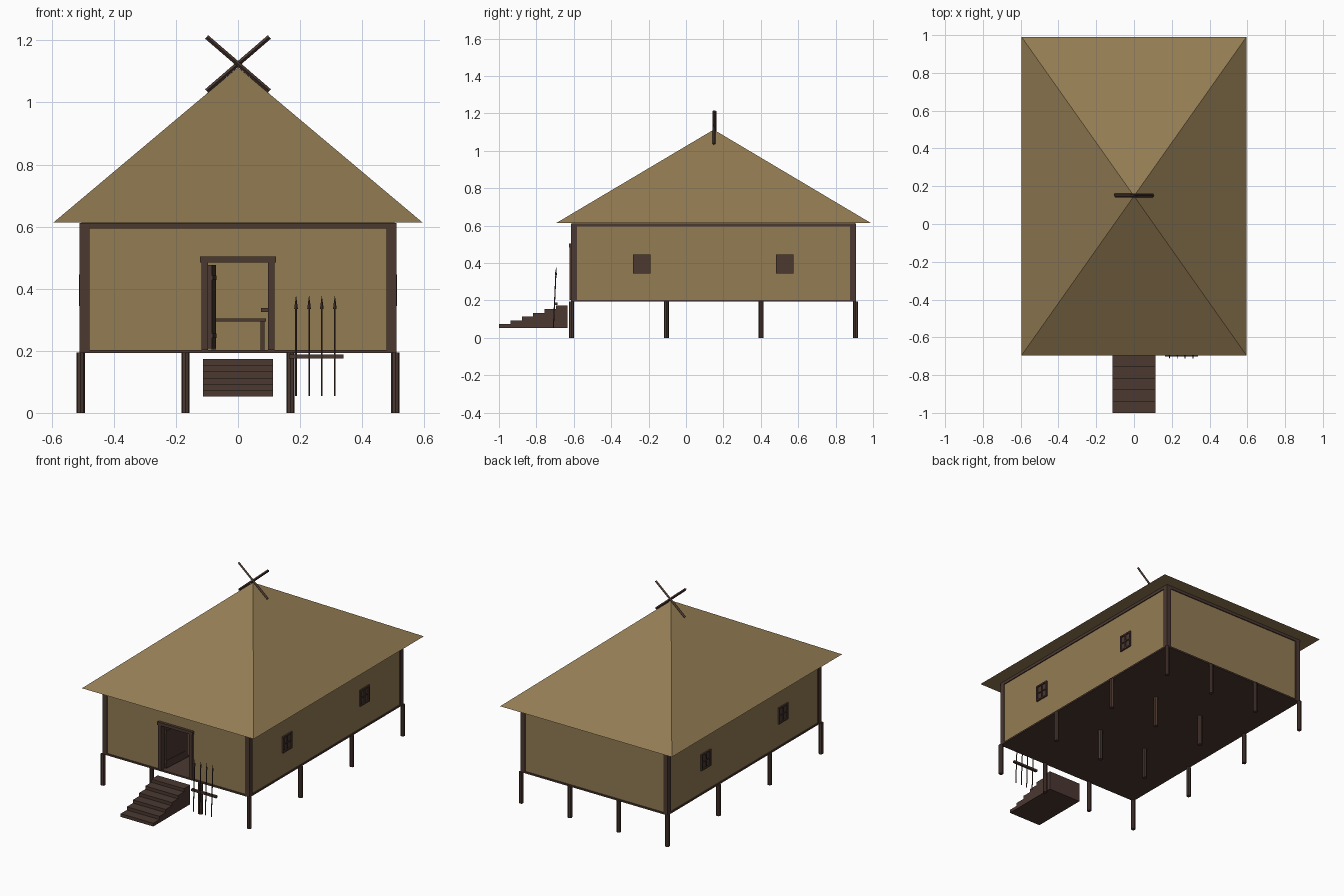
import bpy, bmesh, math
from mathutils import Vector

if "Cube" in bpy.data.objects:
    bpy.data.objects.remove(bpy.data.objects["Cube"])


def material(name, rgb):
    m = bpy.data.materials.new(name)
    m.diffuse_color = (*rgb, 1)
    m.use_nodes = True
    m.node_tree.nodes["Principled BSDF"].inputs["Base Color"].default_value = m.diffuse_color
    return m


STRAW = material("straw", (0.292, 0.200, 0.087))
WOOD = material("dark_wood", (0.070, 0.040, 0.031))


def finish(name, bm, mat):
    bmesh.ops.recalc_face_normals(bm, faces=bm.faces)
    me = bpy.data.meshes.new(name)
    bm.to_mesh(me)
    bm.free()
    me.materials.append(mat)
    ob = bpy.data.objects.new(name, me)
    bpy.context.collection.objects.link(ob)
    return ob


def add_box(bm, x0, x1, y0, y1, z0, z1):
    v = [bm.verts.new((x, y, z)) for x in (x0, x1) for y in (y0, y1) for z in (z0, z1)]
    for f in ((0, 1, 3, 2), (4, 6, 7, 5), (0, 4, 5, 1), (2, 3, 7, 6), (0, 2, 6, 4), (1, 5, 7, 3)):
        bm.faces.new([v[i] for i in f])


def boxes(name, mat, items):
    bm = bmesh.new()
    for b in items:
        add_box(bm, *b)
    return finish(name, bm, mat)


def add_rod(bm, a, b, r0, r1, sides):
    a, b = Vector(a), Vector(b)
    d = b - a
    m = d.to_track_quat('Z', 'Y').to_matrix().to_4x4()
    m.translation = (a + b) / 2
    bmesh.ops.create_cone(bm, cap_ends=True, segments=sides, radius1=r0, radius2=r1,
                          depth=d.length, matrix=m)


# house extents
X, Y0, Y1 = 0.51, -0.614, 0.909
ZF, ZT = 0.203, 0.613
T = 0.015            # wall thickness
I = 0.006            # wall inset behind the timber frame
WX, WY0, WY1 = X - I, Y0 + I, Y1 - I

# pyramid roof
bm = bmesh.new()
base = [bm.verts.new(p) for p in ((-0.595, -0.695, ZT), (0.595, -0.695, ZT),
                                  (0.595, 0.99, ZT), (-0.595, 0.99, ZT))]
apex = bm.verts.new((0, 0.148, 1.113))
bm.faces.new(base)
for i in range(4):
    bm.faces.new((base[i], base[(i + 1) % 4], apex))
finish("roof", bm, STRAW)

# walls, with a doorway in the front
boxes("walls", STRAW, [
    (-WX, -WX + T, WY0, WY1, ZF, ZT),
    (WX - T, WX, WY0, WY1, ZF, ZT),
    (-WX + T, WX - T, WY1 - T, WY1, ZF, ZT),
    (-WX + T, -0.1, WY0, WY0 + T, ZF, ZT),
    (0.1, WX - T, WY0, WY0 + T, ZF, ZT),
    (-0.1, 0.1, WY0, WY0 + T, 0.485, ZT)])

# floor slab
boxes("floor", WOOD, [(-X, X, Y0, Y1, 0.193, ZF)])

# corner timbers and top beams
W = 0.031
frame = [(x, x + W, y, y + W, ZF, 0.594) for x in (-X, X - W) for y in (Y0, Y1 - W)]
frame += [(x, x + 0.02, Y0, Y1, 0.594, ZT - 0.001) for x in (-X, X - 0.02)]
frame += [(-X + 0.02, X - 0.02, y, y + 0.02, 0.594, ZT - 0.001) for y in (Y0, Y1 - 0.02)]
boxes("timber_frame", WOOD, frame)

# stilts under the floor
bm = bmesh.new()
for x in (-0.507, -0.169, 0.169, 0.507):
    for y in (-0.612, -0.105, 0.402, 0.907):
        add_rod(bm, (x, y, 0), (x, y, 0.195), 0.0135, 0.0135, 8)
finish("stilts", bm, WOOD)

# side windows: pane plate, border and cross bars
win = []
for s in (-1, 1):
    for cy in (-0.237, 0.528):
        def part(y0, y1, z0, z1, d):
            xs = sorted((s * (WX - 0.002), s * (WX + d)))
            win.append((*xs, cy + y0, cy + y1, 0.395 + z0, 0.395 + z1))
        h, k, b = 0.046, 0.051, 0.009
        part(-h + b, h - b, -k + b, k - b, 0.002)
        for e in (-1, 1):
            ya, yb = sorted((e * h, e * (h - b)))
            za, zb = sorted((e * k, e * (k - b)))
            part(ya, yb, -k, k, 0.009)
            part(-h + b, h - b, za, zb, 0.009)
        part(-0.003, 0.003, -k + b, k - b, 0.008)
        part(-h + b, h - b, -0.003, 0.003, 0.007)
boxes("windows", WOOD, win)

# door frame with latch block
boxes("door_frame", WOOD, [
    (-0.118, -0.097, -0.622, -0.59, ZF, 0.484),
    (0.097, 0.118, -0.622, -0.59, ZF, 0.484),
    (-0.122, 0.122, -0.625, -0.588, 0.484, 0.503),
    (0.074, 0.098, -0.6, -0.59, 0.325, 0.338)])

# open door swung inwards, with strap bands
door = boxes("door", WOOD, [
    (-0.006, 0.006, 0, 0.19, 0.208, 0.476),
    (-0.009, 0.009, 0, 0.17, 0.242, 0.256),
    (-0.009, 0.009, 0, 0.17, 0.428, 0.442)])
door.location = (-0.09, -0.59, 0)
door.rotation_euler.z = -math.radians(4)

# table inside
boxes("table", WOOD, [(-0.09, 0.09, 0.05, 0.25, 0.294, 0.304)] +
      [(x, x + 0.013, y, y + 0.013, ZF, 0.294) for x in (-0.085, 0.073) for y in (0.055, 0.232)])

# solid front steps, extruded from a stepped profile
n, run = 6, 0.061
prof = [(-1.0, 0.053)]
for i in range(n):
    z = 0.073 + 0.02 * i
    prof += [(-1.0 + run * i, z), (-1.0 + run * (i + 1), z)]
prof.append((-1.0 + run * n, 0.053))
bm = bmesh.new()
face = bm.faces.new([bm.verts.new((-0.113, y, z)) for y, z in prof])
ext = bmesh.ops.extrude_face_region(bm, geom=[face])
bmesh.ops.translate(bm, vec=(0.226, 0, 0),
                    verts=[v for v in ext["geom"] if isinstance(v, bmesh.types.BMVert)])
finish("steps", bm, WOOD)

# spear rack: bar and leaning spears
boxes("rack_bar", WOOD, [(0.165, 0.34, -0.702, -0.686, 0.176, 0.188)])
bm = bmesh.new()
for x in (0.187, 0.229, 0.27, 0.312):
    low, neck, tip = (x, -0.709, 0.055), (x, -0.696, 0.335), (x, -0.694, 0.376)
    add_rod(bm, low, neck, 0.003, 0.003, 6)
    add_rod(bm, neck, tip, 0.006, 0.0005, 4)
finish("spears", bm, WOOD)

# crossed poles on the roof peak
bm = bmesh.new()
for s in (-1, 1):
    y = 0.152 + 0.003 * s
    add_rod(bm, (-0.101 * s, y, 1.037), (0.101 * s, y, 1.211), 0.0075, 0.0075, 4)
finish("crossed_poles", bm, WOOD)
